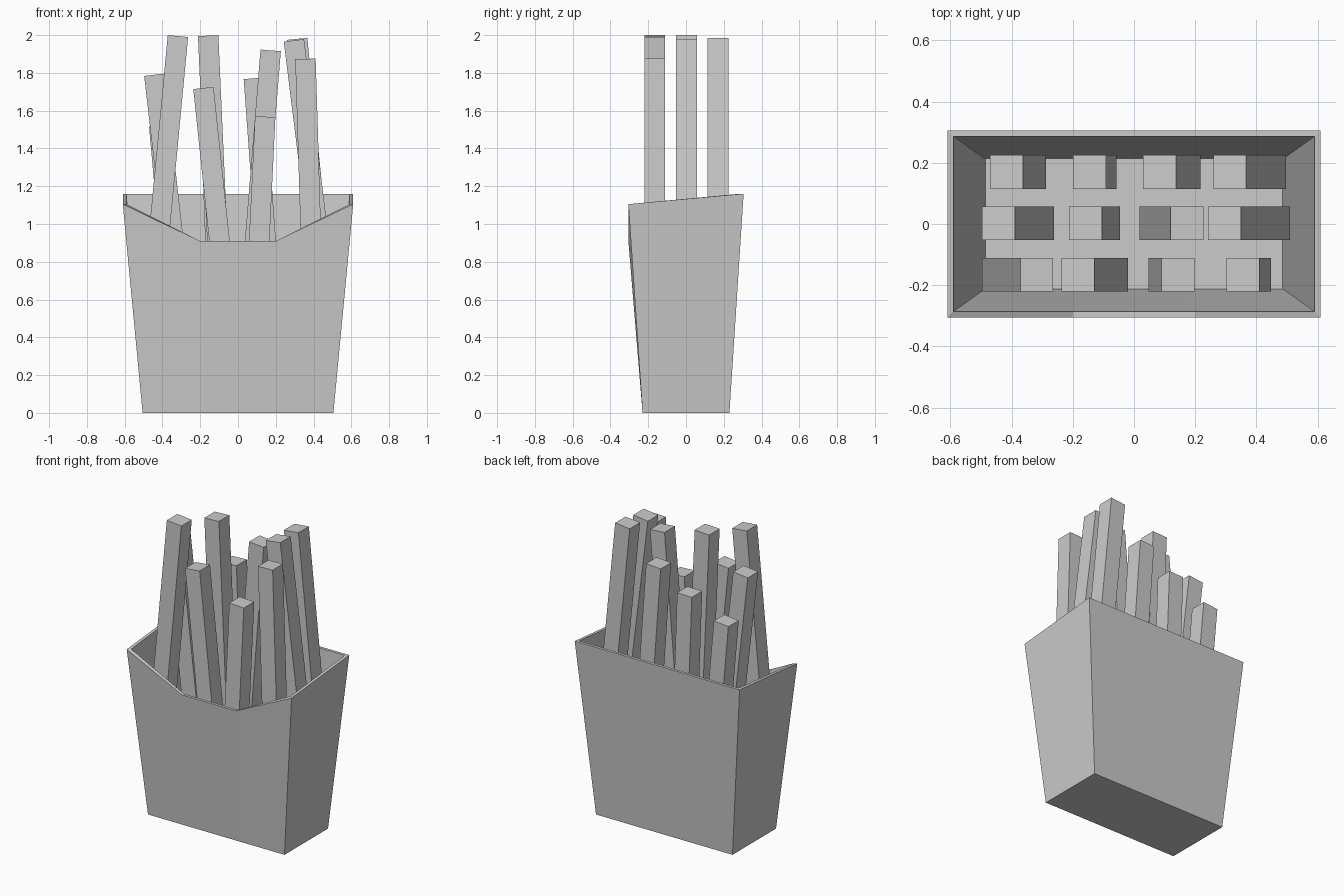
import bpy, bmesh, math
from mathutils import Vector

if "Cube" in bpy.data.objects:
    bpy.data.objects.remove(bpy.data.objects["Cube"])


def finish(name, bm):
    bmesh.ops.recalc_face_normals(bm, faces=bm.faces[:])
    mesh = bpy.data.meshes.new(name)
    bm.to_mesh(mesh)
    bm.free()
    obj = bpy.data.objects.new(name, mesh)
    bpy.context.collection.objects.link(obj)
    return obj


# Carton: flared box with a dipped front lip, walls run outside -> rim -> inside
def ring(bm, hx, hy, dip_x, z_front, z_dip, z_back, dip_y=None):
    pts = [(-hx, -hy, z_front), (-dip_x, -hy, z_dip), (dip_x, -hy, z_dip),
           (hx, -hy, z_front), (hx, hy, z_back), (-hx, hy, z_back)]
    return [bm.verts.new(p) for p in pts]


bm = bmesh.new()
rings = [
    ring(bm, 0.505, 0.23, 0.17, 0, 0, 0),               # outer bottom
    ring(bm, 0.61, 0.305, 0.20, 1.105, 0.91, 1.16),     # outer rim
    ring(bm, 0.59, 0.286, 0.20, 1.105, 0.91, 1.16),     # inner rim
    ring(bm, 0.486, 0.212, 0.17, 0.02, 0.02, 0.02),     # inner floor
]
for a, b in zip(rings, rings[1:]):
    for i in range(6):
        j = (i + 1) % 6
        bm.faces.new((a[i], a[j], b[j], b[i]))
bm.faces.new(rings[0])
bm.faces.new(rings[-1])
finish("carton", bm)


# Fries: square sticks leaning sideways
WIDTH = 0.108
BASE_Z = 0.68


def fry(name, y, top_x, top_z, base_x):
    top = Vector((top_x, y, top_z))
    base = Vector((base_x, y, BASE_Z))
    axis = (top - base).normalized()
    side = Vector((axis.z, 0, -axis.x)) * WIDTH / 2
    depth = Vector((0, WIDTH / 2 + 0.001, 0))
    bm = bmesh.new()
    low, high = [[bm.verts.new(c + side * sx + depth * sy)
                  for sx, sy in ((-1, -1), (1, -1), (1, 1), (-1, 1))]
                 for c in (base, top)]
    bm.faces.new(low)
    bm.faces.new(high)
    for i in range(4):
        j = (i + 1) % 4
        bm.faces.new((low[i], low[j], high[j], high[i]))
    finish(name, bm)


# Each row: y, then (top x, top z, base x) per fry
rows = {
    "front": (-0.166, [(-0.318, 1.995, -0.443), (-0.183, 1.72, -0.074),
                       (0.144, 1.568, 0.101), (0.357, 1.874, 0.394)]),
    "middle": (0.002, [(-0.443, 1.79, -0.316), (-0.158, 1.997, -0.099),
                       (0.173, 1.919, 0.072), (0.296, 1.972, 0.456)]),
    "back": (0.17, [(-0.417, 1.52, -0.342), (-0.146, 1.64, -0.111),
                    (0.084, 1.771, 0.163), (0.313, 1.98, 0.443)]),
}
for row, (y, fries) in rows.items():
    for n, (tx, tz, bx) in enumerate(fries, 1):
        fry(f"{row}_fry_{n}", y, tx, tz, bx)
